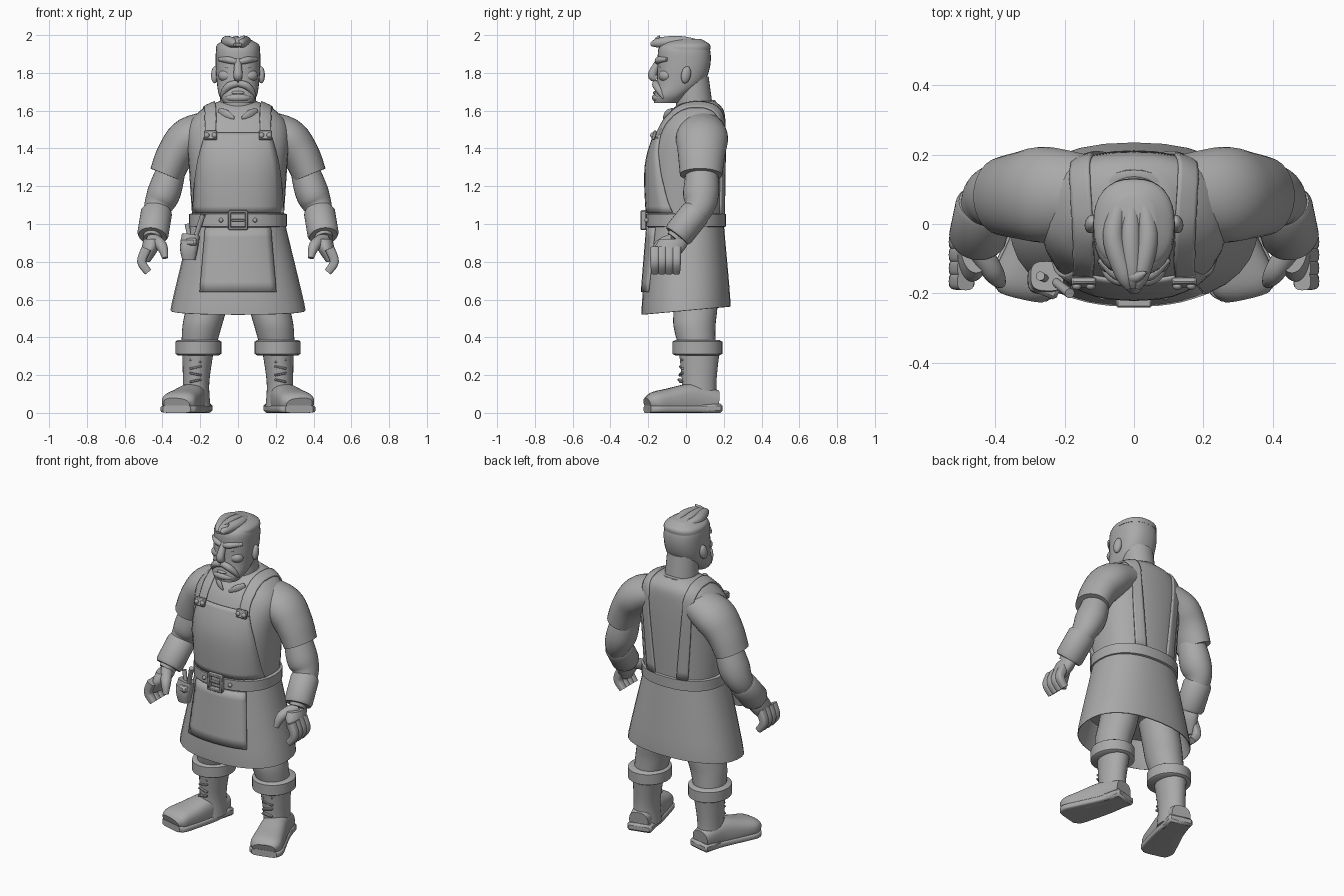
import bpy, bmesh, math
from mathutils import Vector, Matrix, Euler
from mathutils.bvhtree import BVHTree

if "Cube" in bpy.data.objects:
    bpy.data.objects.remove(bpy.data.objects["Cube"])

clay = bpy.data.materials.new("clay grey")
clay.use_nodes = True
clay.diffuse_color = (.4, .4, .4, 1)
clay.node_tree.nodes["Principled BSDF"].inputs["Base Color"].default_value = clay.diffuse_color
parts = []


def finish(name, bm, mirror=False):
    bmesh.ops.recalc_face_normals(bm, faces=bm.faces)
    mesh = bpy.data.meshes.new(name)
    bm.to_mesh(mesh)
    bm.free()
    mesh.materials.append(clay)
    obj = bpy.data.objects.new(name, mesh)
    bpy.context.collection.objects.link(obj)
    if mirror:
        obj.modifiers.new("Mirror", "MIRROR")
    parts.append(obj)
    return obj


def smooth_path(keys, steps):
    """Cubic path through tuples of equal length."""
    keys = [Vector(key) for key in keys]
    last = len(keys) - 1
    path = []
    for i in range(last):
        before, start, end, after = keys[max(i - 1, 0)], keys[i], keys[i + 1], keys[min(i + 2, last)]
        leave, arrive = (end - before) / 2, (after - start) / 2
        for step in range(steps):
            t = step / steps
            ease = t * t * (3 - 2 * t)
            path.append(start.lerp(end, ease) + leave * (t * (1 - t) ** 2) - arrive * (t * t * (1 - t)))
    return path + [keys[last]]


def loft(name, keys, mirror=False, flat=False, power=2, steps=5, across="X", sides=32):
    """Skin rings (x, y, z, half width, half depth) along a path; round if depth is left out."""
    path = smooth_path(keys, steps)
    axis = Vector((1, 0, 0)) if across == "X" else Vector((0, 0, 1))
    bm = bmesh.new()
    rings = []
    for i, point in enumerate(path):
        following, previous = path[min(i + 1, len(path) - 1)], path[max(i - 1, 0)]
        along = Vector((0, 0, 1)) if flat else (following.xyz - previous.xyz).normalized()
        wide = (axis - along * axis.dot(along)).normalized()
        deep = along.cross(wide)
        ring = []
        for k in range(sides):
            angle = math.tau * k / sides
            c, s = math.cos(angle), math.sin(angle)
            c = math.copysign(abs(c) ** (2 / power), c)
            s = math.copysign(abs(s) ** (2 / power), s)
            corner = point.xyz + wide * (c * point[3]) + deep * (s * point[-1])
            corner.z = max(corner.z, 0)
            ring.append(bm.verts.new(corner))
        rings.append(ring)
    for low, high in zip(rings, rings[1:]):
        for k in range(sides):
            bm.faces.new((low[k - 1], low[k], high[k], high[k - 1]))
    bm.faces.new(rings[0])
    bm.faces.new(rings[-1])
    return finish(name, bm, mirror)


def limb(name, points, widths, depth=1, **options):
    """Tapered tube through points; depth is its depth to width ratio."""
    return loft(name, [(*p, w, w * depth) for p, w in zip(points, widths)], **options)


def cuff(name, start, end, width, depth, **options):
    """Short band with softened rims."""
    start, end = Vector(start), Vector(end)
    spots = [start.lerp(end, t) for t in (0, .1, .9, 1)]
    rims = [width * k for k in (.9, 1, 1, .9)]
    return limb(name, spots, rims, depth / width, steps=1, **options)


def box(name, loc, size, rot=(0, 0, 0), mirror=False):
    bm = bmesh.new()
    bmesh.ops.create_cube(bm, size=1, matrix=Matrix.LocRotScale(Vector(loc), Euler(rot), Vector(size)))
    obj = finish(name, bm, mirror)
    obj.modifiers.new("Bevel", "BEVEL").width = min(size) / 4


def ball(name, loc, size, rot=(0, 0, 0), mirror=False):
    bm = bmesh.new()
    bmesh.ops.create_uvsphere(bm, u_segments=20, v_segments=12, radius=1,
                              matrix=Matrix.LocRotScale(Vector(loc), Euler(rot), Vector(size)))
    finish(name, bm, mirror)


def drape(name, body, rows, from_front=False, mirror=False, columns=12):
    """Leather strip laid on a body; rows are (left x, right x, y, z)."""
    mesh = body.data
    tree = BVHTree.FromPolygons([v.co for v in mesh.vertices], [p.vertices for p in mesh.polygons])
    bm = bmesh.new()
    grid = []
    for left, right, y, z in smooth_path(rows, 5):
        line = []
        for k in range(columns + 1):
            point = Vector((left + (right - left) * k / columns, y, z))
            if from_front:
                spot, normal = tree.ray_cast(point, Vector((0, 1, 0)))[:2]
            else:
                spot, normal = tree.find_nearest(point)[:2]
            line.append(bm.verts.new(spot + normal * .004))
        grid.append(line)
    for low, high in zip(grid, grid[1:]):
        for k in range(columns):
            bm.faces.new((low[k], low[k + 1], high[k + 1], high[k]))
    solid = finish(name, bm, mirror).modifiers.new("Solidify", "SOLIDIFY")
    solid.thickness, solid.offset = .012, 0


# Shirt, skirt and belt
shirt = loft("shirt", [(0, 0, 1, .24, .2), (0, 0, 1.3, .26, .21), (0, .03, 1.5, .27, .18),
                       (0, .06, 1.6, .2, .14), (0, .07, 1.65, .1, .085)], flat=True, power=2.4)
skirt = loft("skirt", [(0, 0, 1, .25, .2), (0, 0, .575, .352, .235), (0, 0, .575, .34, .22), (0, 0, .7, .3, .2)],
             flat=True, power=2.3, steps=4)
for vert in skirt.data.vertices:
    vert.co.z += vert.co.y * (1 - vert.co.z) / 5
cuff("belt", (0, 0, .98), (0, 0, 1.06), .26, .213, flat=True, power=2.3)

# Apron and shoulder straps
drape("apron_bib", shirt, [(-w, w, -.4, z) for w, z in ((.235, 1.06), (.215, 1.3), (.17, 1.48))], from_front=True)
drape("apron_skirt", skirt, [(-w, w, -.4, z) for w, z in ((.17, .98), (.2, .64))], from_front=True)
over = [math.pi * k / 6 for k in range(7)]
drape("shoulder_strap", shirt, [(.12, .19, .03 - .2 * math.cos(a), 1.46 + .18 * math.sin(a)) for a in over]
      + [(.08, .16, .23, 1.04)], mirror=True, columns=6)
box("strap_tab", (.145, -.168, 1.47), (.07, .02, .05), (-.3, 0, 0), mirror=True)
for x in (.125, .165):
    ball("strap_stud", (x, -.178, 1.47), (.014, .012, .014), mirror=True)

# Belt buckle
for side in (-1, 1):
    box("buckle_side", (side * .044, -.225, 1.02), (.016, .03, .1))
    box("buckle_bar", (0, -.225, 1.02 + side * .045), (.1, .03, .016))
box("buckle_prong", (0, -.222, 1.02), (.07, .02, .012))
ball("belt_stud", (.09, -.208, 1.02), [.012] * 3, mirror=True)

# Collar and neck
cuff("collar", (0, .07, 1.54), (0, .04, 1.62), .135, .12)
limb("collar_flap", [(.1, -.07, 1.6), (.06, -.1, 1.58), (.02, -.12, 1.56)], (.016, .022, .006),
     .5, mirror=True, across="Z")
limb("neck", [(0, .05, 1.56), (0, .03, 1.78)], (.1, .09), flat=True)

# Head and face
loft("head", [(0, -.105, 1.64, .075, .065), (0, -.08, 1.68, .1, .09), (0, -.03, 1.75, .112, .125),
              (0, -.01, 1.85, .118, .14), (0, -.01, 1.94, .11, .13), (0, 0, 1.975, .05, .06)],
     flat=True, power=2.4)
limb("nose", [(0, -.14, 1.87), (0, -.178, 1.79), (0, -.155, 1.77)], (.016, .024, .018))
limb("brow", [(.01, -.15, 1.858), (.05, -.143, 1.868), (.1, -.1, 1.872)], (.014, .018, .01),
     mirror=True, across="Z")
ball("eye", (.047, -.132, 1.832), (.02, .012, .009), mirror=True)
ball("cheek", (.06, -.105, 1.785), (.045, .04, .035), mirror=True)
limb("moustache", [(0, -.16, 1.745), (.045, -.157, 1.732), (.075, -.138, 1.7), (.09, -.12, 1.665)],
     (.018, .02, .016, .004), mirror=True, across="Z")
ball("lower_lip", (0, -.16, 1.695), (.035, .014, .01))
ball("chin_beard", (0, -.145, 1.668), (.07, .035, .026))
ball("ear", (.122, 0, 1.79), (.02, .026, .046), (-.2, 0, .25), mirror=True)

# Swept hair
loft("hair_cap", [(0, 0, 1.92, .117, .128), (0, 0, 1.95, .11, .126), (0, 0, 1.98, .06, .08)], flat=True, power=2.4)
for x in (-.06, -.01, .04):
    limb("hair_lock", [(x / 2, .09, 1.95), (x, -.03, 1.965), (x / 2, -.14, 1.96), (x / 4, -.185, 1.95)],
         (.02, .03, .027, .01))
limb("hair_tuft", [(-.04, -.12, 1.95), (0, -.15, 1.965), (.035, -.14, 1.997)], (.02, .022, .003), across="Z")

# Arms with sleeves and bracers
hem, forearm = Vector((.38, .08, 1.26)), Vector((.39, .08, 1.17))
elbow, wrist = Vector((.43, .06, 1.07)), Vector((.455, -.06, .92))
limb("sleeve", [(.1, .085, 1.52), (.25, .085, 1.46), (.33, .082, 1.37), hem], (.085, .11, .1, .09),
     1.25, mirror=True)
limb("arm", [(.34, .085, 1.33), forearm, elbow, wrist], (.07, .088, .07, .045), 1.08, mirror=True)
cuff("bracer", elbow, wrist.lerp(elbow, .1), .083, .08, mirror=True)

# Hands
limb("palm", [wrist, (.465, -.085, .87), (.49, -.11, .8)], (.045, .045, .025), 1.8, mirror=True, flat=True)
for i in range(4):
    y = .038 * i - .165
    limb("finger", [(.485, y, .87), (.51, y, .8), (.475, y, .745)], (.026, .024, .02), mirror=True, power=3)
limb("thumb", [wrist, (.405, -.14, .885), (.385, -.17, .82)], (.035, .03, .016), mirror=True)

# Trousers and boots
limb("trouser_leg", [(.14, .05, .68), (.168, .05, .55), (.19, .045, .46), (.21, .06, .34)],
     (.11, .108, .104, .09), 1.07, mirror=True, flat=True)
cuff("boot_cuff", (.21, .06, .305), (.21, .06, .385), .122, .132, mirror=True, flat=True)
limb("boot_shaft", [(.21, .07, .35), (.222, .07, .16), (.22, .07, .03)], (.085, .07, .075), 1.3,
     mirror=True, flat=True)
foot = [(.215, .165, .06, .06, .06), (.24, .04, .07, .075, .085), (.285, -.09, .06, .088, .07),
        (.315, -.17, .055, .092, .055), (.325, -.205, .045, .07, .035)]
loft("boot_foot", foot, mirror=True, power=2.6)
loft("boot_sole", [(x, y, .02, w * 1.08, .02) for x, y, z, w, h in foot], mirror=True, power=5)
box("boot_heel", (.22, .12, .025), (.15, .12, .05), (0, 0, .25), mirror=True)
for i in range(4):
    box("boot_lace", (.225, .004 * i - .03, .17 + .035 * i), (.065, .02, .011), (0, .2 * (-1) ** i, .15), mirror=True)

# Tool pouch on the belt
limb("pouch", [(-.26, -.16, .81), (-.26, -.16, .87), (-.25, -.15, .94)], (.035, .047, .048), .9, power=3)
box("pouch_flap", (-.26, -.185, .905), (.09, .04, .04), (0, 0, -.4))
limb("tool_handle", [(-.235, -.16, .9), (-.185, -.2, 1.05)], (.012, .014))
limb("tool_chisel", [(-.25, -.16, .9), (-.27, -.15, 1)], (.01, .013))

# Smooth shading with crisp edges
bpy.ops.object.select_all(action="DESELECT")
for obj in parts:
    obj.select_set(True)
bpy.context.view_layer.objects.active = shirt
bpy.ops.object.shade_smooth_by_angle(angle=math.radians(40))
